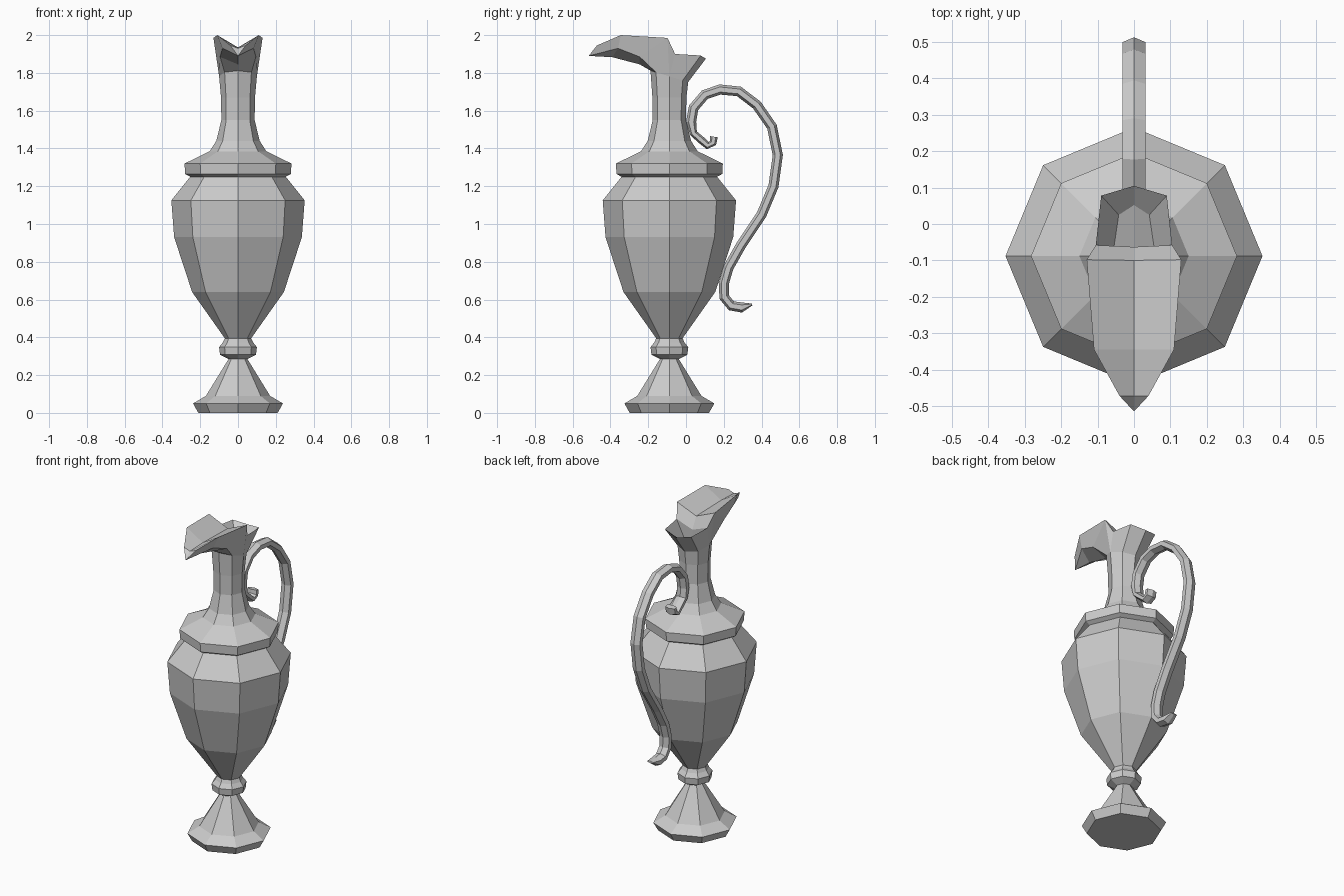
import bpy, bmesh, math
from mathutils import Vector

cube = bpy.data.objects.get("Cube")
if cube:
    bpy.data.objects.remove(cube, do_unlink=True)

grey = bpy.data.materials.new("plain grey")
grey.use_nodes = True
GREY = (0.6, 0.6, 0.6, 1)
grey.diffuse_color = GREY
grey.node_tree.nodes["Principled BSDF"].inputs["Base Color"].default_value = GREY

AXIS_Y = -0.088
SIDES = 8


def finish(bm, name):
    bmesh.ops.remove_doubles(bm, verts=bm.verts, dist=0.001)
    bmesh.ops.recalc_face_normals(bm, faces=bm.faces)
    mesh = bpy.data.meshes.new(name)
    bm.to_mesh(mesh)
    bm.free()
    mesh.materials.append(grey)
    obj = bpy.data.objects.new(name, mesh)
    bpy.context.collection.objects.link(obj)
    return obj


def bridge(bm, rings):
    for a, b in zip(rings, rings[1:]):
        n = len(a)
        for i in range(n):
            j = (i + 1) % n
            bm.faces.new((a[i], a[j], b[j], b[i]))


def ring_points(r, z, tilt=0.0):
    pts = []
    for k in range(SIDES):
        a = math.tau * k / SIDES
        dy = r * math.sin(a)
        pts.append(Vector((r * math.cos(a), AXIS_Y + dy, z - tilt * dy)))
    return pts


# Foot, knot, belly, collar and neck: one eight-sided lathe profile (radius, height)
profile = [(0.21, 0), (0.238, 0.05), (0.17, 0.09), (0.05, 0.285),
           (0.095, 0.308), (0.1, 0.348), (0.08, 0.373), (0.07, 0.395),
           (0.243, 0.64), (0.338, 0.93), (0.353, 1.125), (0.253, 1.25),
           (0.28, 1.265), (0.283, 1.32), (0.15, 1.385), (0.115, 1.44),
           (0.088, 1.55), (0.09, 1.67)]
bm = bmesh.new()
throat = ring_points(0.1, 1.782, 0.3)
loops = [ring_points(r, z) for r, z in profile] + [throat]
rings = [[bm.verts.new(p) for p in loop] for loop in loops]
bridge(bm, rings)
bm.faces.new(rings[0][::-1])

# Spout and rim: points of one half, mirrored across x
pt = {
    "side": throat[0], "back_side": throat[1], "back": throat[2],
    "front": throat[6], "front_side": throat[7],
    "rim_back": (0, 0.105, 1.875), "rim_corner": (0.09, 0.078, 1.892),
    "rim_side": (0.105, -0.058, 1.9), "peak": (0.13, -0.098, 1.985),
    "crest": (0.11, -0.345, 2.0), "lip": (0.04, -0.472, 1.945),
    "tip": (0, -0.515, 1.89),
    "under_a": (0.095, -0.245, 1.885), "under_b": (0.082, -0.36, 1.93),
    "keel_a": (0, -0.245, 1.845), "keel_b": (0, -0.39, 1.883),
    "floor_a": (0, -0.1, 1.93), "floor_b": (0, -0.345, 1.935),
    "floor_c": (0, -0.472, 1.93), "step": (0, -0.063, 1.86),
    "well_front": (0, -0.065, 1.79), "well_side": (0.055, -0.063, 1.79),
    "well_corner": (0.042, 0.025, 1.82), "well_back": (0, 0.052, 1.84),
}
patches = [
    # outside of the rim
    "back back_side rim_corner rim_back", "back_side side rim_side rim_corner",
    "side peak rim_side",
    # spout wall and underside
    "side front_side under_a peak", "peak under_a under_b crest",
    "front_side front keel_a under_a", "under_a keel_a keel_b under_b",
    "under_b keel_b tip", "crest under_b tip lip", "lip tip floor_c",
    # trough of the spout
    "peak crest floor_b floor_a", "crest lip floor_c floor_b",
    "rim_side peak floor_a step",
    # well of the neck
    "rim_side step well_front well_side", "rim_side well_side well_corner rim_corner",
    "rim_corner well_corner well_back rim_back",
    "well_side well_front well_back well_corner",
]
for sx in (1, -1):
    for patch in patches:
        corners = [Vector(pt[k]) for k in patch.split()]
        bm.faces.new([bm.verts.new((sx * c.x, c.y, c.z)) for c in corners])
finish(bm, "ewer_body")

# Handle: six-sided bar swept along a scrolled path (y, z)
path = [(0.148, 1.462), (0.143, 1.43), (0.115, 1.415), (0.08, 1.445), (0.04, 1.48),
        (0.027, 1.54), (0.04, 1.615), (0.1, 1.685), (0.18, 1.712),
        (0.28, 1.702), (0.375, 1.63), (0.455, 1.515), (0.486, 1.365),
        (0.463, 1.2), (0.4, 1.05), (0.29, 0.885), (0.225, 0.77),
        (0.2, 0.685), (0.203, 0.612), (0.24, 0.567), (0.295, 0.558),
        (0.35, 0.574)]
points = [Vector((0, y, z)) for y, z in path]
HALF_W = 0.032
section = [(0, 1), (1, 0.5), (1, -0.5), (0, -1), (-1, -0.5), (-1, 0.5)]
bm = bmesh.new()
rings = []
last = len(points) - 1
for i, p in enumerate(points):
    t = (points[min(i + 1, last)] - points[max(i - 1, 0)]).normalized()
    normal = Vector((0, -t.z, t.y))
    depth = 0.02 if i < 5 else 0.027
    width = HALF_W
    if i == last:
        depth, width = 0.005, 0.02
    rings.append([bm.verts.new(p + Vector((sx * width, 0, 0)) + normal * sn * depth)
                  for sx, sn in section])
bridge(bm, rings)
bm.faces.new(rings[0][::-1])
bm.faces.new(rings[-1])
finish(bm, "handle")
